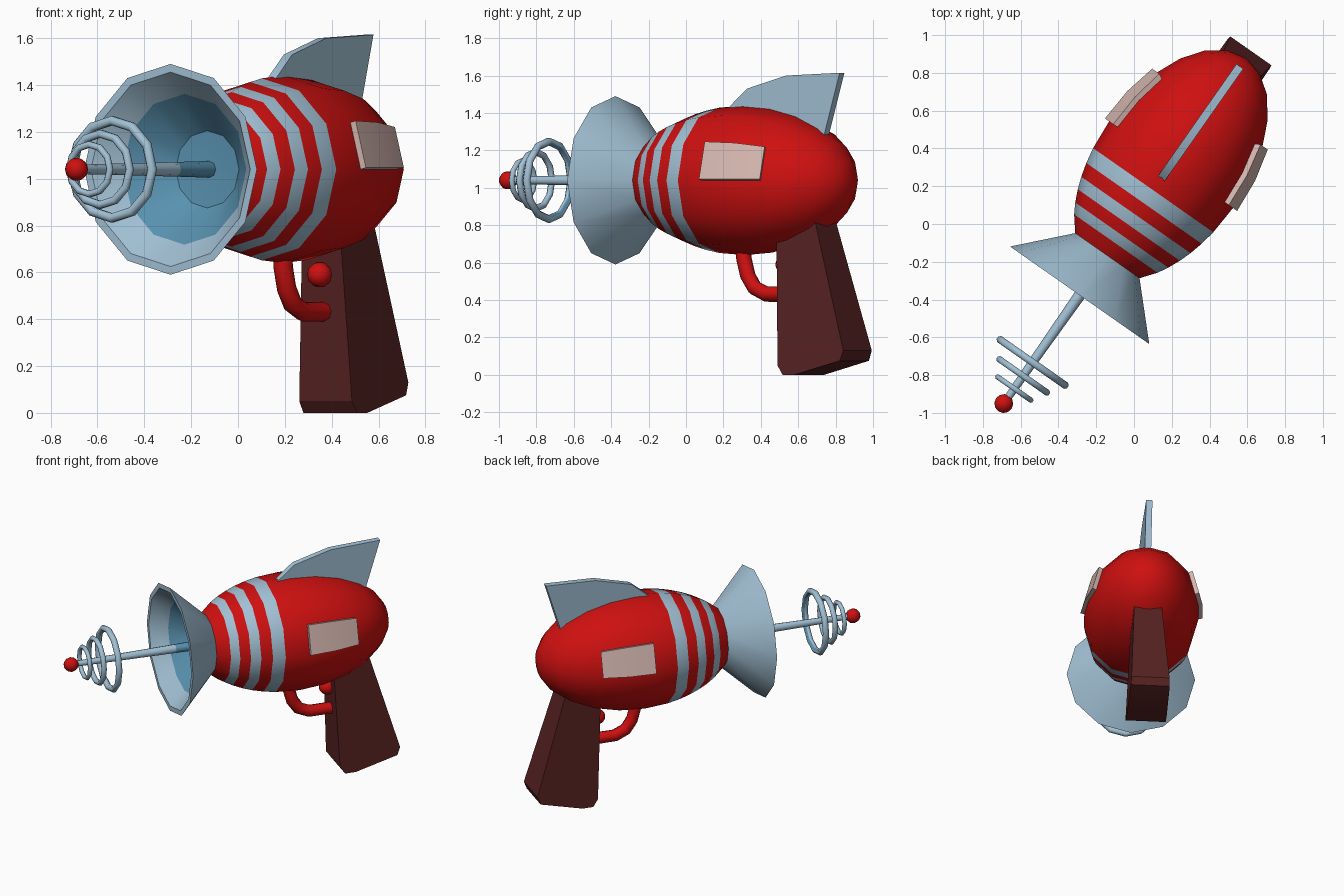
import bpy, bmesh, math
from mathutils import Vector

if "Cube" in bpy.data.objects:
    bpy.data.objects.remove(bpy.data.objects["Cube"])

TURN = math.radians(-35)      # the whole toy is turned about z
SHIFT = (-0.016, 0.011, 0)
AXIS_Z = 1.04                 # height of the barrel axis


def material(name, rgb):
    m = bpy.data.materials.new(name)
    m.diffuse_color = (*rgb, 1)
    m.use_nodes = True
    m.node_tree.nodes["Principled BSDF"].inputs["Base Color"].default_value = m.diffuse_color
    return m


RED = material("red", (0.62, 0.005, 0.005))
LIGHT = material("light_blue", (0.36, 0.53, 0.66))
DEEP = material("deep_blue", (0.10, 0.29, 0.44))
PALE = material("pale_pink", (0.68, 0.48, 0.44))
BROWN = material("dark_maroon", (0.095, 0.016, 0.016))


def finish(ob, angle=40):
    ob.rotation_euler = (0, 0, TURN)
    ob.location = SHIFT
    bpy.ops.object.select_all(action='DESELECT')
    ob.select_set(True)
    bpy.context.view_layer.objects.active = ob
    bpy.ops.object.shade_smooth_by_angle(angle=math.radians(angle))


def build(name, verts, faces, mats, rule=None, angle=40):
    """Local frame: x across, y backwards along the barrel, z up."""
    bm = bmesh.new()
    vs = [bm.verts.new(v) for v in verts]
    for f in faces:
        bm.faces.new([vs[i] for i in f])
    bmesh.ops.remove_doubles(bm, verts=bm.verts, dist=1e-5)
    bmesh.ops.recalc_face_normals(bm, faces=bm.faces)
    if rule:
        for f in bm.faces:
            f.material_index = rule(f)
    me = bpy.data.meshes.new(name)
    bm.to_mesh(me)
    bm.free()
    for m in mats:
        me.materials.append(m)
    ob = bpy.data.objects.new(name, me)
    bpy.context.collection.objects.link(ob)
    finish(ob, angle)
    return ob


def lathe(name, profile, mats, seg=12, closed=False, z=AXIS_Z, rule=None, angle=40):
    """Spin (along, radius) points about the barrel axis."""
    n = len(profile)
    verts, faces = [], []
    for u, r in profile:
        for k in range(seg):
            a = 2 * math.pi * k / seg
            verts.append((r * math.cos(a), u, z + r * math.sin(a)))
    for i in range(n if closed else n - 1):
        j = (i + 1) % n
        for k in range(seg):
            l = (k + 1) % seg
            faces.append((i * seg + k, i * seg + l, j * seg + l, j * seg + k))
    return build(name, verts, faces, mats, rule, angle)


def ball(name, u, z, r, mat):
    pts = [(u - r * math.cos(math.pi * i / 6), r * math.sin(math.pi * i / 6)) for i in range(7)]
    lathe(name, pts, [mat], seg=10, z=z, angle=60)


def prism(name, pts, half, mat, angle=30):
    """Side profile (u, z) given a half width that depends on z."""
    n = len(pts)
    verts = [(s * half(z), u, z) for s in (-1, 1) for u, z in pts]
    faces = [tuple(range(n)), tuple(range(n, 2 * n))]
    faces += [(i, (i + 1) % n, n + (i + 1) % n, n + i) for i in range(n)]
    return build(name, verts, faces, [mat], angle=angle)


# egg-shaped body with three painted stripes
MID, LONG, RAD = 0.37, 0.69, 0.40
STRIPES = [(-0.14, -0.085), (-0.02, 0.045), (0.12, 0.205)]


def body_r(u):
    return RAD * math.sqrt(max(0, 1 - ((u - MID) / LONG) ** 2))


stations = [-0.2275] + [u for s in STRIPES for u in s]
stations += [MID + LONG * math.sin(math.radians(15 * k)) for k in range(7)]


def stripe_rule(f):
    u = f.calc_center_median().y
    return int(any(a < u < b for a, b in STRIPES))


lathe("body", [(u, body_r(u)) for u in stations], [RED, LIGHT], rule=stripe_rule)

# flared bell with a deep blue inside
bell = [(-0.205, 0.19), (-0.215, 0.205), (-0.474, 0.45), (-0.474, 0.415),
        (-0.37, 0.322), (-0.20, 0.165), (-0.185, 0.0)]


def bell_rule(f):
    c = f.calc_center_median()
    r = math.hypot(c.x, c.z - AXIS_Z)
    return int(c.y > -0.37 and f.normal.y < 0 and r < 0.32 and
               f.normal.x * c.x + f.normal.z * (c.z - AXIS_Z) <= 0.001)


lathe("bell", bell, [LIGHT, DEEP], rule=bell_rule)

# antenna rod, deep blue where it enters the bell
lathe("antenna_rod", [(-0.18, 0), (-0.18, 0.036), (-0.44, 0.031), (-1.16, 0.02), (-1.16, 0)],
      [LIGHT, DEEP], seg=8, angle=50,
      rule=lambda f: int(f.calc_center_median().y > -0.44))
ball("antenna_tip", -1.174, AXIS_Z, 0.05, RED)


# three shrinking rings; the biggest glows on its inner rear side
def ring_rule(f):
    c = f.calc_center_median()
    out = Vector((c.x, 0, c.z - AXIS_Z)).normalized()
    return int(c.y > -0.95 and f.normal.dot(out) < -0.2 and f.normal.y > 0.1)


for i, (u, big, tube) in enumerate([(-0.908, 0.208, 0.021), (-0.995, 0.152, 0.018),
                                    (-1.077, 0.106, 0.015)]):
    pts = [(u + tube * math.sin(math.pi * (k + 0.5) / 4),
            big + tube * math.cos(math.pi * (k + 0.5) / 4)) for k in range(8)]
    lathe(f"antenna_ring_{i + 1}", pts, [LIGHT, DEEP], closed=True, rule=ring_rule, angle=50)

# top fin
prism("top_fin", [(0.26, 1.40), (0.275, 1.425), (0.40, 1.53), (0.655, 1.60), (1.005, 1.615),
                  (0.90, 1.27), (0.60, 1.30)], lambda z: 0.022, LIGHT)

# tapered grip
prism("grip", [(0.645, 0.85), (0.65, 0.70), (0.68, 0.05), (0.715, 0.0), (0.79, 0.0),
               (1.085, 0.075), (1.106, 0.13), (0.885, 0.86)],
      lambda z: 0.14 - 0.045 * z / 0.85, BROWN)

# side plates: one raised patch of the body on each side
for side, name in ((1, "right_plate"), (-1, "left_plate")):
    verts = []
    for lift in (-0.01, 0.028):
        for k in range(3):
            u = MID + LONG * math.sin(math.radians(15 * k))
            for deg in (0, 30):
                a, n = math.radians(deg), math.radians(15)
                verts.append((side * (body_r(u) * math.cos(a) + lift * math.cos(n)),
                              u + lift * 0.25 * k,
                              AXIS_Z + body_r(u) * math.sin(a) + lift * math.sin(n)))
    faces = [(0, 1, 3, 2), (2, 3, 5, 4), (6, 7, 9, 8), (8, 9, 11, 10),
             (0, 2, 8, 6), (2, 4, 10, 8), (1, 3, 9, 7), (3, 5, 11, 9),
             (0, 1, 7, 6), (4, 5, 11, 10)]
    build(name, verts, faces, [PALE])

# trigger guard tube and trigger button
cu = bpy.data.curves.new("trigger_guard", 'CURVE')
cu.dimensions = '3D'
cu.bevel_depth = 0.042
cu.bevel_resolution = 2
cu.use_fill_caps = True
path = [(0.355, 0.72), (0.365, 0.62), (0.39, 0.53), (0.435, 0.465), (0.51, 0.432), (0.72, 0.432)]
sp = cu.splines.new('POLY')
sp.points.add(len(path) - 1)
for p, (u, z) in zip(sp.points, path):
    p.co = (0, u, z, 1)
cu.materials.append(RED)
guard = bpy.data.objects.new("trigger_guard", cu)
bpy.context.collection.objects.link(guard)
bpy.ops.object.select_all(action='DESELECT')
guard.select_set(True)
bpy.context.view_layer.objects.active = guard
bpy.ops.object.convert(target='MESH')
finish(bpy.context.view_layer.objects.active, 50)
ball("trigger", 0.637, 0.59, 0.055, RED)
